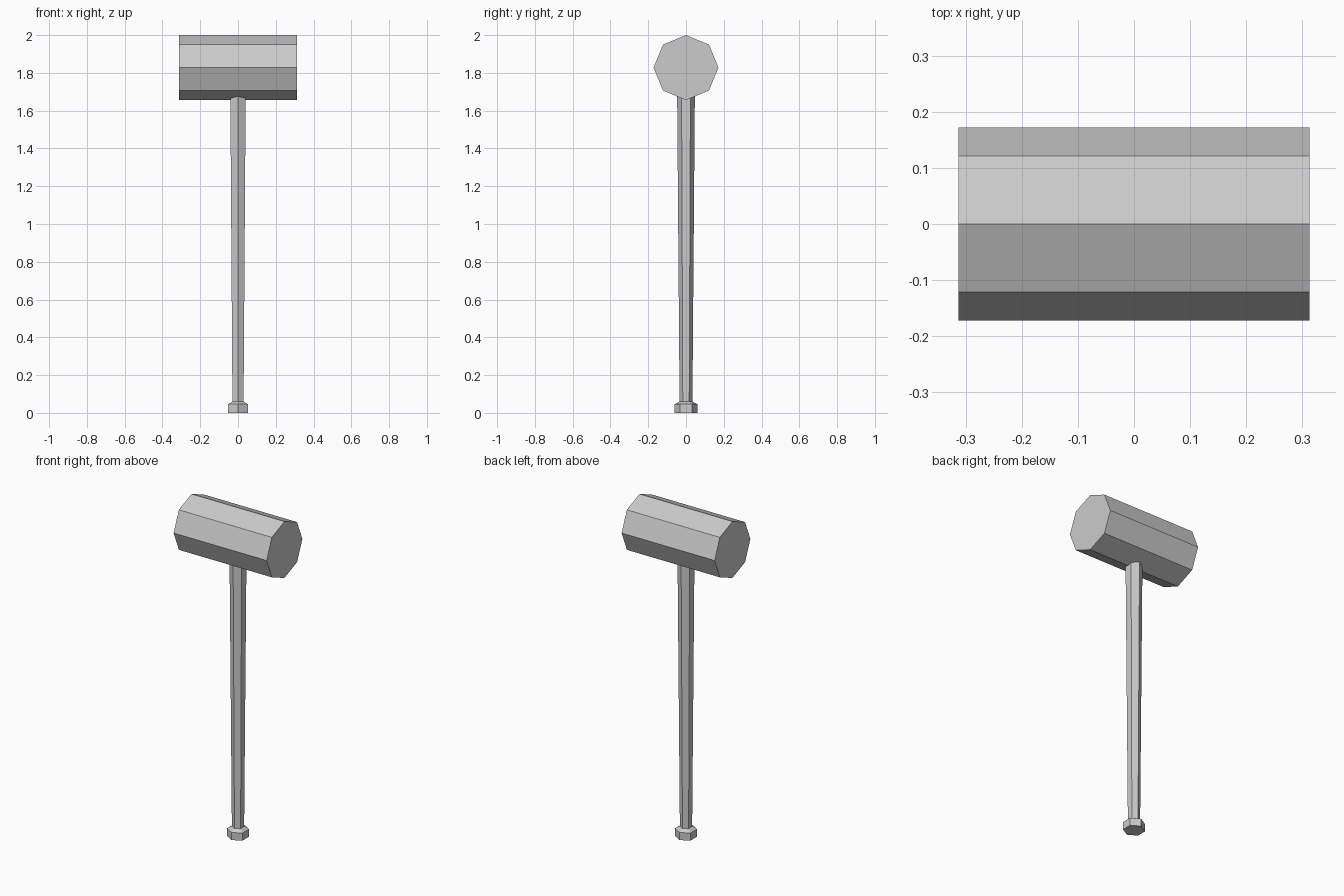
import bpy, bmesh
from math import cos, sin, pi

if "Cube" in bpy.data.objects:
    bpy.data.objects.remove(bpy.data.objects["Cube"])


def lathe(name, sides, rings, along_x=False):
    """Flat-faced solid from (radius, position) rings, with a corner on the y or z axis."""
    bm = bmesh.new()
    loops = []
    for r, p in rings:
        loop = []
        for i in range(sides):
            a = pi / 2 + 2 * pi * i / sides
            u, v = r * cos(a), r * sin(a)
            loop.append(bm.verts.new((p, u, v) if along_x else (u, v, p)))
        loops.append(loop)
    for low, high in zip(loops, loops[1:]):
        for i in range(sides):
            j = (i + 1) % sides
            bm.faces.new((low[i], low[j], high[j], high[i]))
    bm.faces.new(loops[0][::-1])
    bm.faces.new(loops[-1])
    bmesh.ops.recalc_face_normals(bm, faces=bm.faces)
    mesh = bpy.data.meshes.new(name)
    bm.to_mesh(mesh)
    bm.free()
    obj = bpy.data.objects.new(name, mesh)
    bpy.context.collection.objects.link(obj)
    return obj


# Octagonal mallet head lying along x
head = lathe("head", 8, [(0.172, -0.313), (0.172, 0.313)], along_x=True)
head.location.z = 1.828

# Hexagonal tapered handle with a flared pommel at its foot
lathe("handle", 6, [(0.061, 0), (0.061, 0.046), (0.034, 0.06), (0.047, 1.7)])
